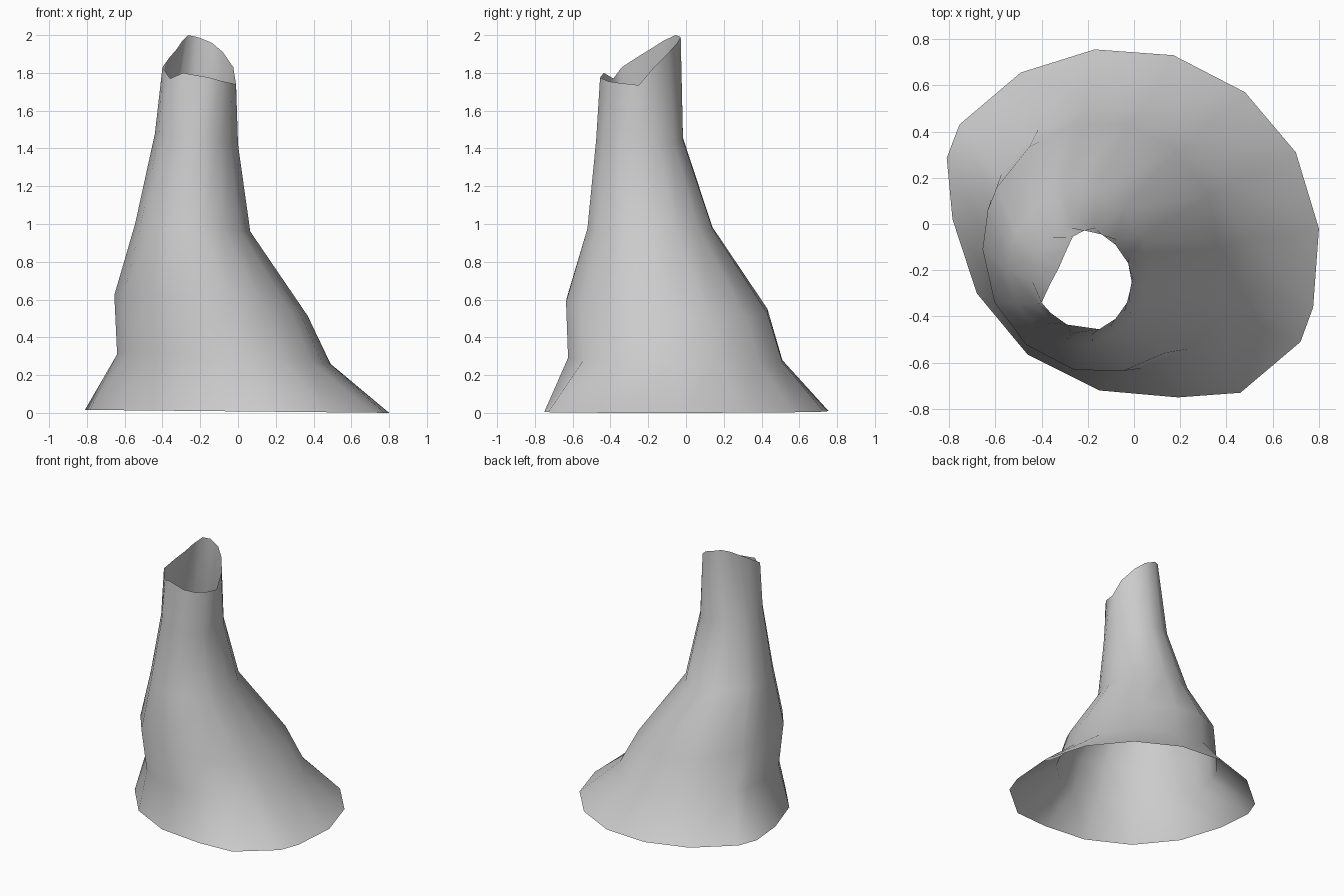
import bpy, bmesh
from math import cos, sin, radians

# flared base outline, counter-clockwise from the right
BASE = [(.80, -.02), (.70, .31), (.48, .57), (.17, .73), (-.17, .755), (-.49, .655),
        (-.755, .43), (-.81, .285), (-.785, .02), (-.68, -.30), (-.46, -.565), (-.15, -.72),
        (.19, -.75), (.46, -.73), (.72, -.51), (.775, -.36)]
ANGLES = [-1, 24, 50, 77, 103, 127, 152, 163, 181, 206, 231, 257, 281, 303, 325, 337]

# trunk rings: centre x, y, z, radius x, y, tilt in x, y
RINGS = [(-.075, -.055, .285, .565, .58, -.045, -.02),
         (-.143, -.10, .568, .512, .545, -.107, -.055),
         (-.24, -.19, .98, .305, .338, -.065, .0),
         (-.22, -.245, 1.45, .22, .235, -.13, .0)]

# broken open rim
RIM = [(-.01, -.25, 1.735), (-.025, -.17, 1.83), (-.08, -.09, 1.91), (-.14, -.045, 1.96),
       (-.215, -.028, 1.99), (-.265, -.055, 2.0), (-.295, -.12, 1.97), (-.325, -.19, 1.925),
       (-.36, -.255, 1.885), (-.40, -.34, 1.83), (-.36, -.385, 1.77), (-.29, -.435, 1.80),
       (-.15, -.455, 1.775), (-.08, -.41, 1.755), (-.03, -.34, 1.745), (-.018, -.29, 1.74)]


def ring(cx, cy, cz, rx, ry, tx, ty):
    pts = []
    for a in ANGLES:
        dx, dy = rx * cos(radians(a)), ry * sin(radians(a))
        pts.append((cx + dx, cy + dy, cz + tx * dx + ty * dy))
    return pts


# hollow trunk lofted from base to rim
loops = [[(x, y, .008 - .008 * x / .81) for x, y in BASE]]
loops += [ring(*r) for r in RINGS] + [RIM]
bm = bmesh.new()
rows = [[bm.verts.new(p) for p in loop] for loop in loops]
n = len(BASE)
for low, high in zip(rows, rows[1:]):
    for i in range(n):
        j = (i + 1) % n
        bm.faces.new((low[i], low[j], high[j], high[i])).smooth = True
mesh = bpy.data.meshes.new("hollow_trunk")
bm.to_mesh(mesh)
bm.free()
bpy.context.collection.objects.link(bpy.data.objects.new("hollow_trunk", mesh))
